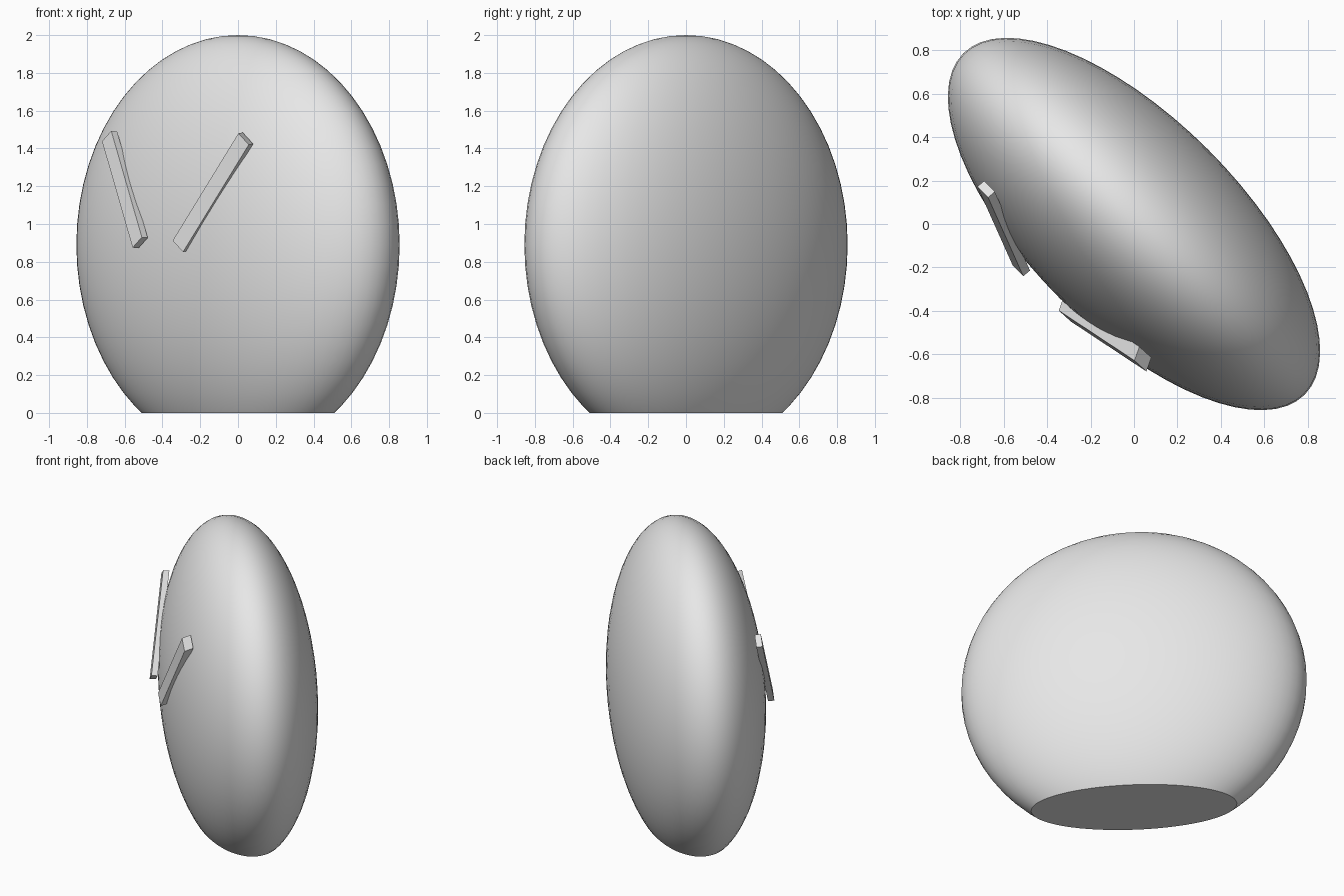
import bpy, bmesh, math
from mathutils import Matrix, Vector

old = bpy.data.objects.get("Cube")
if old:
    bpy.data.objects.remove(old, do_unlink=True)

grey = bpy.data.materials.new("plain grey")
grey.use_nodes = True
colour = (0.8, 0.8, 0.8, 1)
grey.diffuse_color = colour
grey.node_tree.nodes["Principled BSDF"].inputs["Base Color"].default_value = colour


def add_object(name, bm):
    mesh = bpy.data.meshes.new(name)
    bmesh.ops.recalc_face_normals(bm, faces=bm.faces)
    bm.to_mesh(mesh)
    bm.free()
    mesh.materials.append(grey)
    obj = bpy.data.objects.new(name, mesh)
    bpy.context.collection.objects.link(obj)
    return obj


def add_bar(name, corner, width, depth, length):
    """Slanted bar spanned by three edges from one outer top corner."""
    w, d, l = Vector(width), Vector(depth), Vector(length)
    frame = Matrix((w, d, l)).transposed().to_4x4()
    frame.translation = Vector(corner) + (w + d + l) / 2
    bm = bmesh.new()
    bmesh.ops.create_cube(bm, size=1, matrix=frame)
    return add_object(name, bm)


# Body: flattened ball turned to the corner, with a flat base
RADIUS, THICK, CENTRE = 1.11, 0.483, 0.89
bm = bmesh.new()
place = (Matrix.Translation((0, 0, CENTRE))
         @ Matrix.Rotation(math.radians(-45), 4, 'Z')
         @ Matrix.Diagonal((RADIUS, THICK, RADIUS, 1)))
bmesh.ops.create_uvsphere(bm, u_segments=64, v_segments=32, radius=1, matrix=place)
cut = bmesh.ops.bisect_plane(bm, geom=bm.verts[:] + bm.edges[:] + bm.faces[:],
                             plane_co=(0, 0, 0), plane_no=(0, 0, -1), clear_outer=True)
rim = [e for e in cut["geom_cut"] if isinstance(e, bmesh.types.BMEdge)]
bmesh.ops.contextual_create(bm, geom=rim)
body = add_object("body", bm)
bpy.ops.object.select_all(action='DESELECT')
body.select_set(True)
bpy.context.view_layer.objects.active = body
bpy.ops.object.shade_smooth_by_angle(angle=math.radians(35))

# Two slanted brow bars on the broad face
add_bar("right_brow", (-0.72, 0.172, 1.438), (0.049, -0.05, 0.055),
        (0.031, 0.026, -0.003), (0.162, -0.362, -0.563))
add_bar("left_brow", (0.002, -0.628, 1.48), (0.055, -0.05, -0.06),
        (0.023, 0.064, 0.004), (-0.348, 0.23, -0.568))
